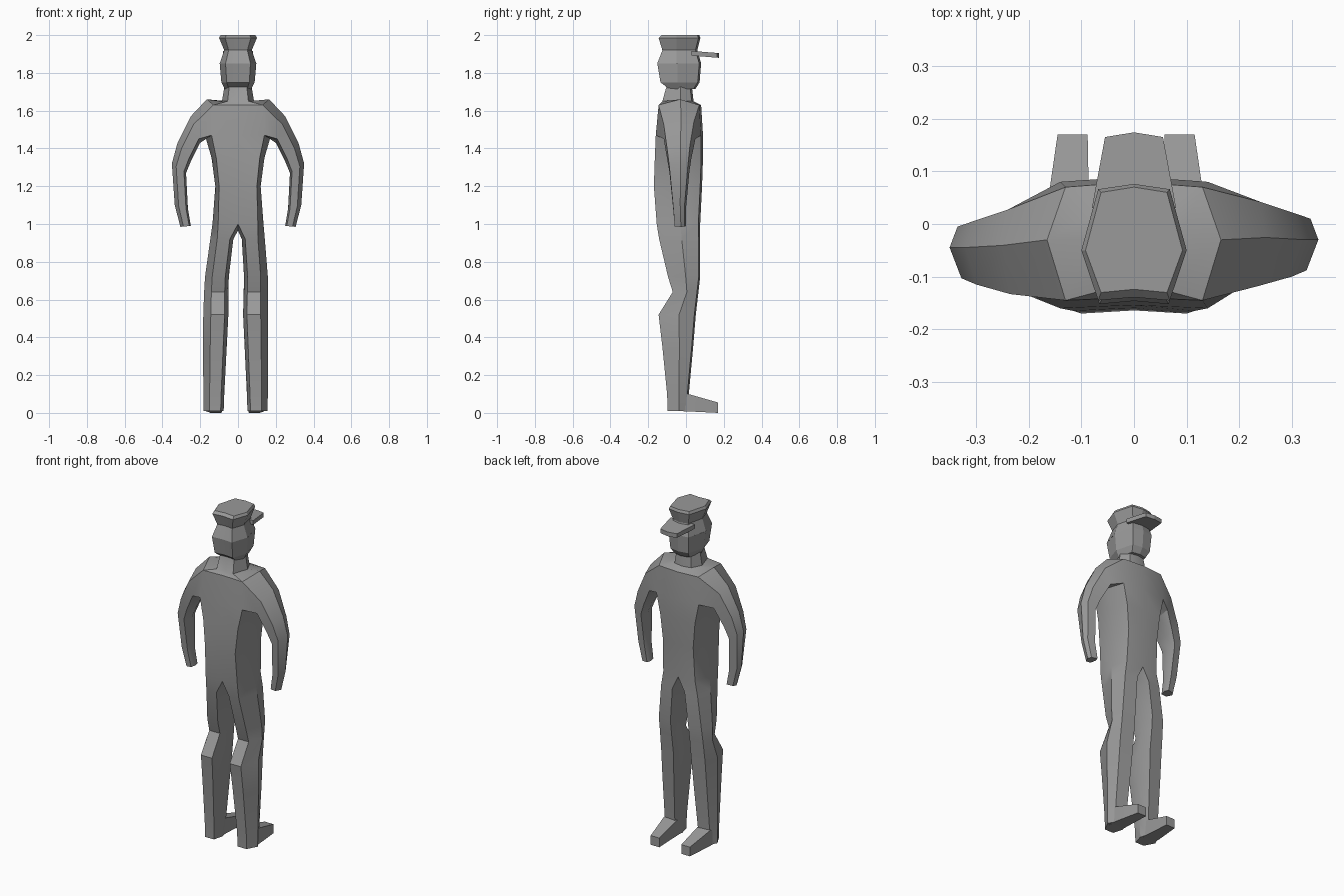
import bpy, bmesh, math

old = bpy.data.objects.get("Cube")
if old:
    bpy.data.objects.remove(old, do_unlink=True)

grey = bpy.data.materials.new("plain_grey")
grey.use_nodes = True
colour = (0.32, 0.32, 0.32, 1)
grey.diffuse_color = colour
grey.node_tree.nodes["Principled BSDF"].inputs["Base Color"].default_value = colour


def finish(bm, name, angle=32):
    """Turn a bmesh into a shaded, coloured object."""
    bmesh.ops.recalc_face_normals(bm, faces=bm.faces)
    mesh = bpy.data.meshes.new(name)
    bm.to_mesh(mesh)
    bm.free()
    mesh.materials.append(grey)
    obj = bpy.data.objects.new(name, mesh)
    bpy.context.collection.objects.link(obj)
    bpy.ops.object.select_all(action="DESELECT")
    obj.select_set(True)
    bpy.context.view_layer.objects.active = obj
    bpy.ops.object.shade_smooth_by_angle(angle=math.radians(angle))


def ring(bm, points):
    return [bm.verts.new(p) for p in points]


def bridge(bm, a, b, skip=()):
    n = len(a)
    for i in range(n):
        if i not in skip:
            j = (i + 1) % n
            bm.faces.new((a[i], a[j], b[j], b[i]))


def loft(bm, rings, cap_start=True, cap_end=True):
    for a, b in zip(rings, rings[1:]):
        bridge(bm, a, b)
    if cap_start:
        bm.faces.new(rings[0])
    if cap_end:
        bm.faces.new(rings[-1])


def oval(z, panel, side, front, back, side_z=None, side_y=-0.03):
    """Eight points: front centre, front, side and back corner, and so on."""
    sz = z if side_z is None else side_z
    half = [(panel, front - 0.01, z), (side, side_y, sz), (panel, back, z)]
    return ([(0, front, z)] + half + [(0, back + 0.006, z)]
            + [(-x, y, h) for x, y, h in reversed(half)])


def limb(side, shift, inner, outer, front, back):
    """Six points round a limb, from the inner to the outer (x, z) edge."""
    def at(t, y):
        x = inner[0] + (outer[0] - inner[0]) * t
        z = inner[1] + (outer[1] - inner[1]) * t
        return (side * x + min(side, 0) * shift[0], y + min(side, 0) * shift[1], z)
    mid = front * 0.55 + back * 0.45
    return [at(0.15, front), at(0.8, front - 0.008), at(1, mid),
            at(0.7, back), at(0.15, back), at(0, mid)]


# Body: torso, neck, arms and legs as one connected surface
bm = bmesh.new()
hips = ring(bm, oval(1.0, 0.105, 0.135, 0.075, -0.155))
waist = ring(bm, oval(1.2, 0.1, 0.12, 0.085, -0.17))
ribs = ring(bm, oval(1.35, 0.115, 0.14, 0.09, -0.165))
chest = ring(bm, oval(1.47, 0.14, 0.175, 0.09, -0.16))
shoulders = ring(bm, oval(1.63, 0.13, 0.165, 0.08, -0.145, side_z=1.66))
collar = ring(bm, oval(1.65, 0.055, 0.085, 0.04, -0.125))
neck = ring(bm, oval(1.74, 0.045, 0.07, 0.03, -0.1))
loft(bm, [hips, waist, ribs, chest], cap_start=False, cap_end=False)
bridge(bm, chest, shoulders, skip=(1, 2, 5, 6))
loft(bm, [shoulders, collar, neck], cap_start=False)
crotch = bm.verts.new((0, -0.03, 0.965))

arm_sections = [
    ((0.2, 1.43), (0.25, 1.57), 0.05, -0.118),
    ((0.25, 1.33), (0.32, 1.43), 0.028, -0.1),
    ((0.275, 1.27), (0.35, 1.32), 0.018, -0.088),
    ((0.265, 1.08), (0.335, 1.1), 0, -0.068),
    ((0.25, 0.99), (0.305, 0.985), 0, -0.06),
]
leg_sections = [
    (0.92, 0.02, 0.142, 0.075, -0.142),
    (0.72, 0.032, 0.158, 0.075, -0.095),
    (0.64, 0.03, 0.158, 0.066, -0.07),
    (0.52, 0.027, 0.16, 0.052, -0.145),
    (0.35, 0.035, 0.16, 0.038, -0.125),
    (0.1, 0.047, 0.158, 0.015, -0.1),
    (0.01, 0.05, 0.156, 0.012, -0.097),
]
for s in (1, -1):
    f, m, b = (1, 2, 3) if s > 0 else (7, 6, 5)
    # Arm grows out of the opening between chest and shoulder
    root = [chest[f], shoulders[f], shoulders[m], shoulders[b], chest[b], chest[m]]
    arm = [ring(bm, limb(s, (0, 0.015), *sec)) for sec in arm_sections]
    loft(bm, [root] + arm, cap_start=False)
    # Leg grows out of half of the hip ring
    root = [hips[0], hips[f], hips[m], hips[b], hips[4], crotch]
    leg = []
    for z, inner, outer, front, back in leg_sections:
        lean = 0.022 * min(1, (1 - z) / 0.4) + 0.004 * (1 - z)
        leg.append(ring(bm, limb(s, (lean, 0), (inner, z), (outer, z), front, back)))
    loft(bm, [root] + leg, cap_start=False)
finish(bm, "body")

# Feet: tapering blocks running forward from the ankles
for s, name in ((1, "left_foot"), (-1, "right_foot")):
    bm = bmesh.new()
    rings = []
    for y, inner, outer, low, top in ((-0.06, 0.055, 0.14, 0.01, 0.09),
                                      (0.012, 0.055, 0.138, 0.008, 0.1),
                                      (0.17, 0.058, 0.115, 0.0, 0.055)):
        x0, x1 = [s * x + min(s, 0) * 0.03 for x in (inner, outer)]
        rings.append(ring(bm, [(x0, y, low), (x1, y, low), (x1, y, top), (x0, y, top)]))
    loft(bm, rings)
    finish(bm, name, 20)

# Head: faceted, from chin to hat band
bm = bmesh.new()
loft(bm, [ring(bm, oval(z, 0.68 * w, w, f, b, side_y=-0.045)) for z, w, f, b in (
    (1.715, 0.07, 0.05, -0.09), (1.75, 0.088, 0.072, -0.135),
    (1.85, 0.097, 0.08, -0.152))])
finish(bm, "head", 15)

# Cap: waisted band flaring to a flat crown
bm = bmesh.new()
loft(bm, [ring(bm, oval(z, 0.68 * w, w, f, b, side_y=-0.05)) for z, w, f, b in (
    (1.85, 0.097, 0.08, -0.152), (1.92, 0.073, 0.06, -0.125),
    (1.985, 0.1, 0.076, -0.145), (2.0, 0.092, 0.07, -0.13))])
finish(bm, "cap", 15)

# Peak: thin plate over the face
bm = bmesh.new()
rings = []
for z in (0, 0.025):
    rings.append(ring(bm, [(x, y, 1.88 + z + (0.17 - y) * 0.08) for x, y in (
        (-0.08, 0.03), (0.08, 0.03), (0.055, 0.165), (0, 0.174), (-0.055, 0.165))]))
loft(bm, rings)
finish(bm, "cap_peak", 15)
